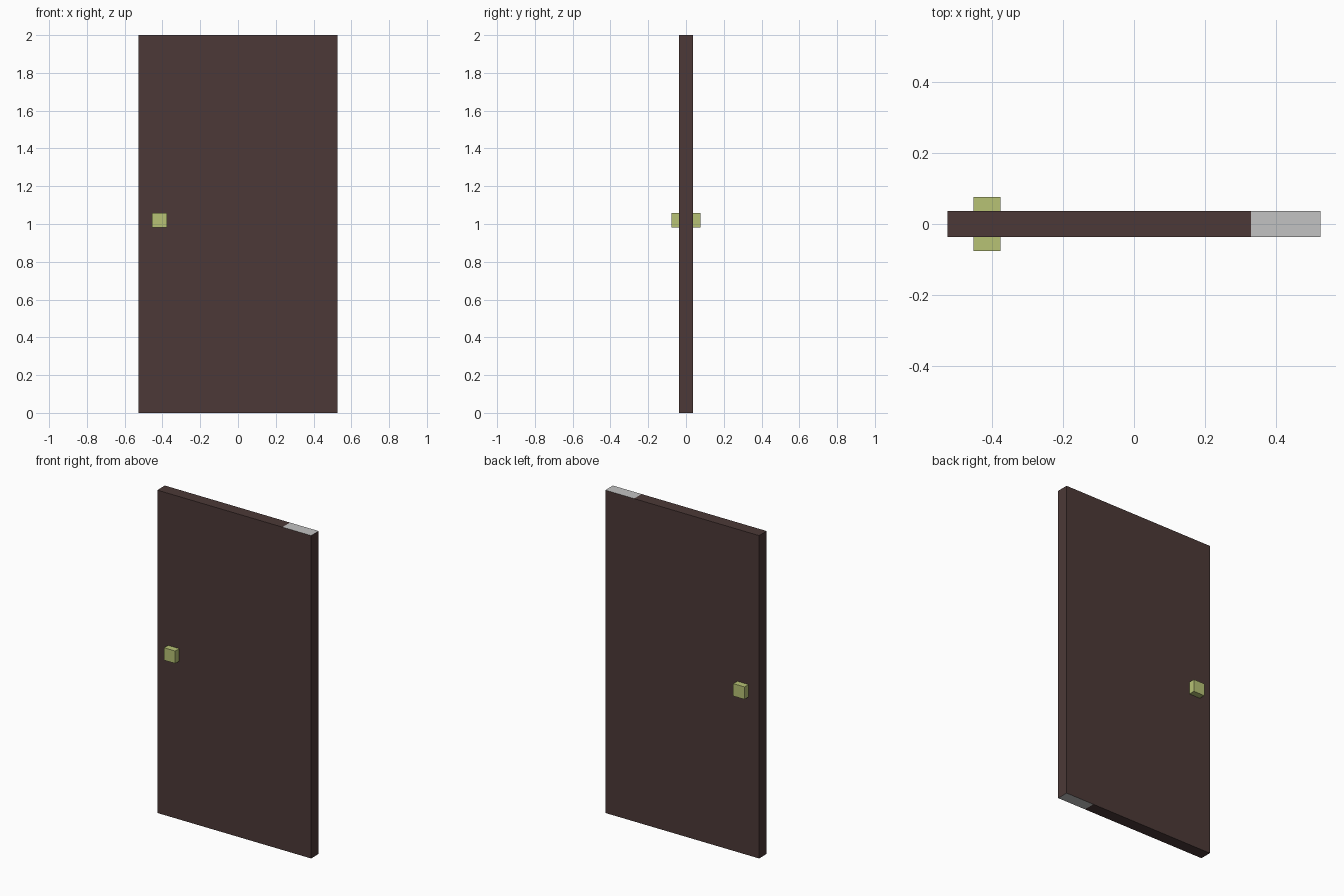
import bpy
import bmesh

cube = bpy.data.objects.get("Cube")
if cube:
    bpy.data.objects.remove(cube, do_unlink=True)


def linear(c):
    c /= 255
    return c / 12.92 if c <= 0.04045 else ((c + 0.055) / 1.055) ** 2.4


def material(name, *rgb):
    mat = bpy.data.materials.new(name)
    colour = (*[linear(c) for c in rgb], 1)
    mat.use_nodes = True
    mat.diffuse_color = colour
    mat.node_tree.nodes["Principled BSDF"].inputs["Base Color"].default_value = colour
    return mat


def box(name, low, high, *mats):
    bm = bmesh.new()
    bmesh.ops.create_cube(bm, size=1)
    for v in bm.verts:
        v.co = [h if c > 0 else l for c, l, h in zip(v.co, low, high)]
    mesh = bpy.data.meshes.new(name)
    bm.to_mesh(mesh)
    bm.free()
    for mat in mats:
        mesh.materials.append(mat)
    obj = bpy.data.objects.new(name, mesh)
    bpy.context.collection.objects.link(obj)
    return obj


brown = material("dark brown wood", 76, 57, 55)
grey = material("light grey", 194, 194, 194)
brass = material("pale olive", 183, 194, 117)

HALF_W, HALF_T, SPLIT = 0.527, 0.037, 0.33

# Door slab, with pale strips on the top and bottom edges at the hinge end
door = box("door_panel", (-HALF_W, -HALF_T, 0), (HALF_W, HALF_T, 2), brown, grey)
bm = bmesh.new()
bm.from_mesh(door.data)
bmesh.ops.bisect_plane(bm, geom=bm.verts[:] + bm.edges[:] + bm.faces[:],
                       plane_co=(SPLIT, 0, 0), plane_no=(1, 0, 0))
bm.normal_update()
for face in bm.faces:
    if abs(face.normal.z) > 0.5 and face.calc_center_median().x > SPLIT:
        face.material_index = 1
bm.to_mesh(door.data)
bm.free()

# Square knobs on both sides
for name, y0, y1 in (("front_knob", -0.076, -HALF_T), ("back_knob", HALF_T, 0.076)):
    box(name, (-0.454, y0, 0.981), (-0.377, y1, 1.058), brass)
